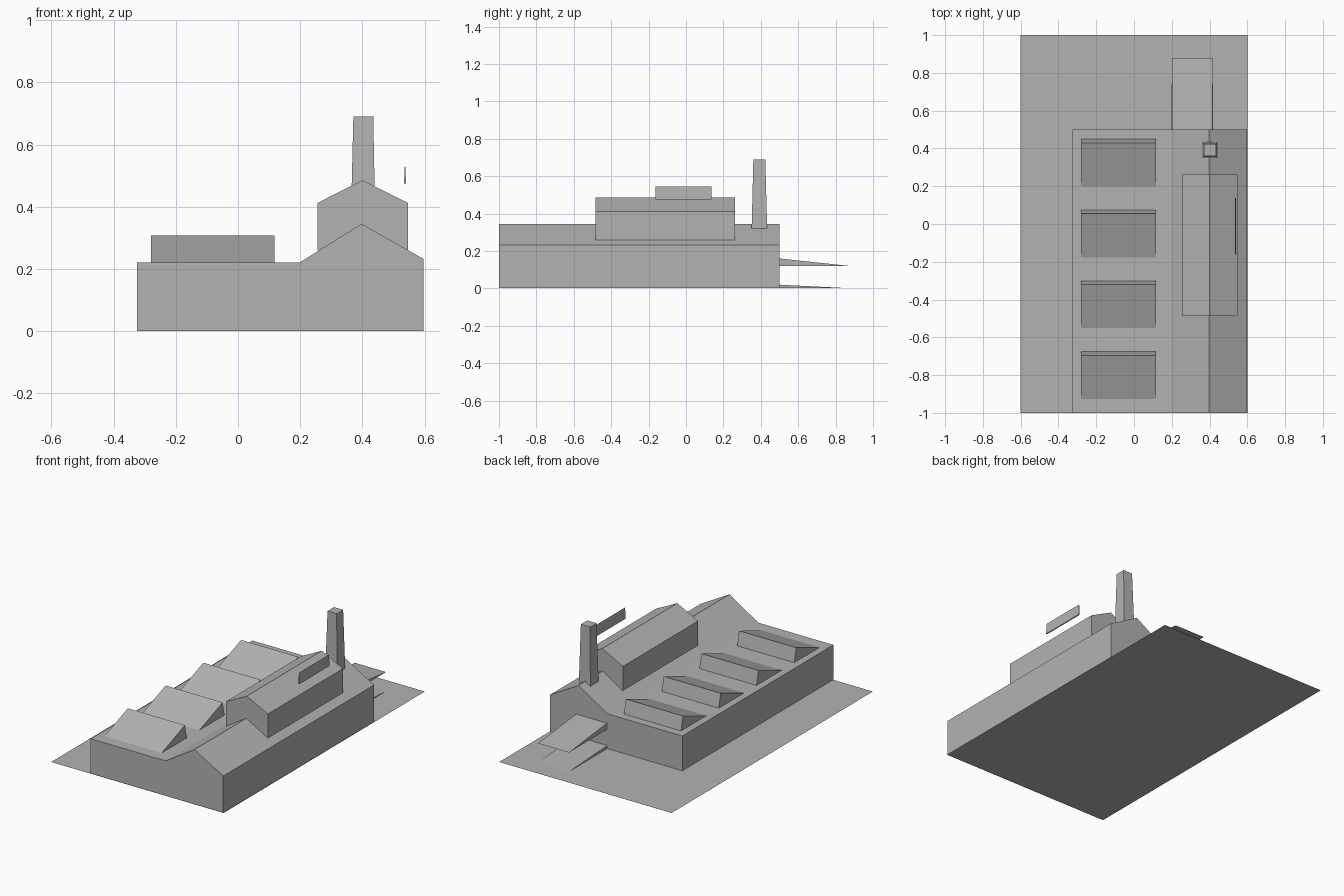
import bpy
import bmesh

cube = bpy.data.objects.get("Cube")
if cube:
    bpy.data.objects.remove(cube, do_unlink=True)

grey = bpy.data.materials.new("plain_grey")
grey.use_nodes = True
colour = (0.45, 0.45, 0.45, 1)
grey.diffuse_color = colour
grey.node_tree.nodes["Principled BSDF"].inputs["Base Color"].default_value = colour


def finish(name, bm, closed=True):
    if closed:
        bmesh.ops.recalc_face_normals(bm, faces=bm.faces)
    mesh = bpy.data.meshes.new(name)
    bm.to_mesh(mesh)
    bm.free()
    mesh.materials.append(grey)
    obj = bpy.data.objects.new(name, mesh)
    bpy.context.collection.objects.link(obj)
    return obj


def loft(name, start, end):
    """Solid between two matching outlines of 3D points."""
    bm = bmesh.new()
    a = [bm.verts.new(p) for p in start]
    b = [bm.verts.new(p) for p in end]
    bm.faces.new(a)
    bm.faces.new(b)
    for i in range(len(a)):
        j = (i + 1) % len(a)
        bm.faces.new((a[i], a[j], b[j], b[i]))
    return finish(name, bm)


def along_y(name, profile, y0, y1):
    return loft(name, [(x, y0, z) for x, z in profile], [(x, y1, z) for x, z in profile])


def along_x(name, profile, x0, x1):
    return loft(name, [(x0, y, z) for y, z in profile], [(x1, y, z) for y, z in profile])


def rect(x0, x1, y0, y1, z):
    return [(x0, y0, z), (x1, y0, z), (x1, y1, z), (x0, y1, z)]


# Flat ground sheet
bm = bmesh.new()
bm.faces.new([bm.verts.new(p) for p in rect(-0.6, 0.6, -1, 1, 0)])
finish("ground_sheet", bm, closed=False)

# Main hall: flat roof on one side, gable on the other
along_y("main_hall", [(-0.325, 0.001), (0.597, 0.001), (0.597, 0.232), (0.397, 0.345),
                      (0.197, 0.22), (-0.325, 0.22)], -1, 0.5)

# Raised gabled hall on the ridge
along_y("raised_hall", [(0.255, 0.26), (0.547, 0.26), (0.547, 0.412), (0.4, 0.485),
                        (0.255, 0.412)], -0.485, 0.262)

# Sawtooth roof lights
for i in range(4):
    back = 0.45 - i * 0.375
    along_x(f"roof_light_{i + 1}", [(back, 0.215), (back - 0.02, 0.307), (back - 0.265, 0.215)],
            -0.28, 0.117)

# Tapered chimney
loft("chimney", rect(0.362, 0.442, 0.351, 0.434, 0.32), rect(0.371, 0.435, 0.36, 0.424, 0.69))

# Thin sign board above the raised hall
along_y("sign_board", [(0.534, 0.475), (0.541, 0.475), (0.537, 0.545)], -0.162, 0.137)

# Rear canopy and the loading ramp under it
along_x("rear_canopy", [(0.5, 0.12), (0.5, 0.16), (0.878, 0.12)], 0.2, 0.415)
along_x("rear_ramp", [(0.5, 0.001), (0.5, 0.02), (0.878, 0.001)], 0.198, 0.417)
